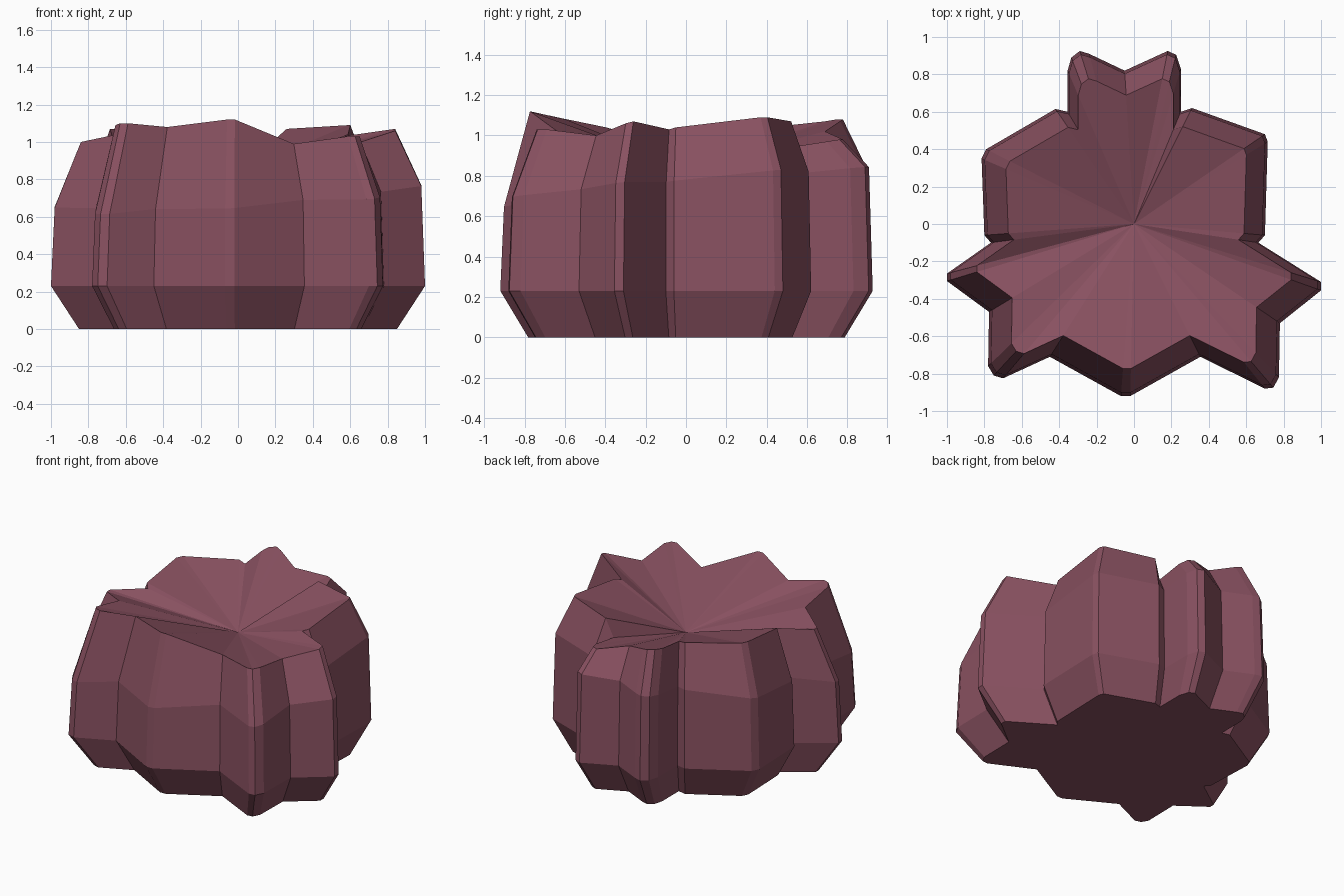
import bpy, bmesh

# Widest outline, counterclockwise from the right lobe: x, y, height of the rim above
OUTLINE = [
    (1.00, -.355, 1.06), (1.00, -.31, 1.07), (.665, -.10, 1.03),      # right lobe
    (.70, -.06, 1.04), (.715, .44, 1.09), (.70, .48, 1.09),           # right back lobe
    (.31, .62, 1.07), (.25, .60, .94),
    (.25, .83, .97), (.225, .905, .98), (.18, .925, .98),             # back pair of lobes
    (-.05, .82, 1.02),
    (-.24, .91, 1.07), (-.29, .925, 1.08), (-.335, .89, 1.08),
    (-.355, .82, 1.07), (-.355, .60, 1.05),
    (-.42, .615, 1.06), (-.79, .40, 1.07), (-.815, .35, 1.07),        # left back lobe
    (-.80, -.06, 1.03), (-.765, -.10, 1.01),
    (-1.00, -.265, 1.0), (-1.00, -.305, 1.0), (-.775, -.47, 1.04),    # left lobe
    (-.78, -.76, 1.09), (-.75, -.81, 1.10), (-.70, -.825, 1.10),      # front left lobe
    (-.45, -.71, 1.08),
    (-.07, -.92, 1.12), (-.02, -.92, 1.12), (.355, -.71, .99),        # front lobe
    (.70, -.88, 1.03), (.745, -.875, 1.03), (.775, -.82, 1.03),       # front right lobe
    (.78, -.53, 1.0),
]

# One flat colour
skin = bpy.data.materials.new("dusty mauve")
skin.diffuse_color = (.25, .082, .118, 1)

# Rings: base, belly, tilted shoulder, uneven rim
RINGS = [
    (.85, lambda x, y, t: 0),
    (1.0, lambda x, y, t: .23),
    (.98, lambda x, y, t: .74 + .06 * x + .10 * y),
    (.84, lambda x, y, t: t),
]
bm = bmesh.new()
rings = [[bm.verts.new((x * s, y * s, height(x, y, t))) for x, y, t in OUTLINE]
         for s, height in RINGS]
n = len(OUTLINE)

# Fluted walls
for low, high in zip(rings, rings[1:]):
    for i in range(n):
        j = (i + 1) % n
        bm.faces.new((low[i], low[j], high[j], high[i]))

# Dished top and flat underside
top = bm.verts.new((0, 0, .84))
under = bm.verts.new((0, 0, 0))
for i in range(n):
    j = (i + 1) % n
    bm.faces.new((rings[-1][i], rings[-1][j], top))
    bm.faces.new((rings[0][j], rings[0][i], under))
bmesh.ops.recalc_face_normals(bm, faces=bm.faces)

mesh = bpy.data.meshes.new("lobed_body")
bm.to_mesh(mesh)
bm.free()
mesh.materials.append(skin)
body = bpy.data.objects.new("lobed_body", mesh)
bpy.context.collection.objects.link(body)
